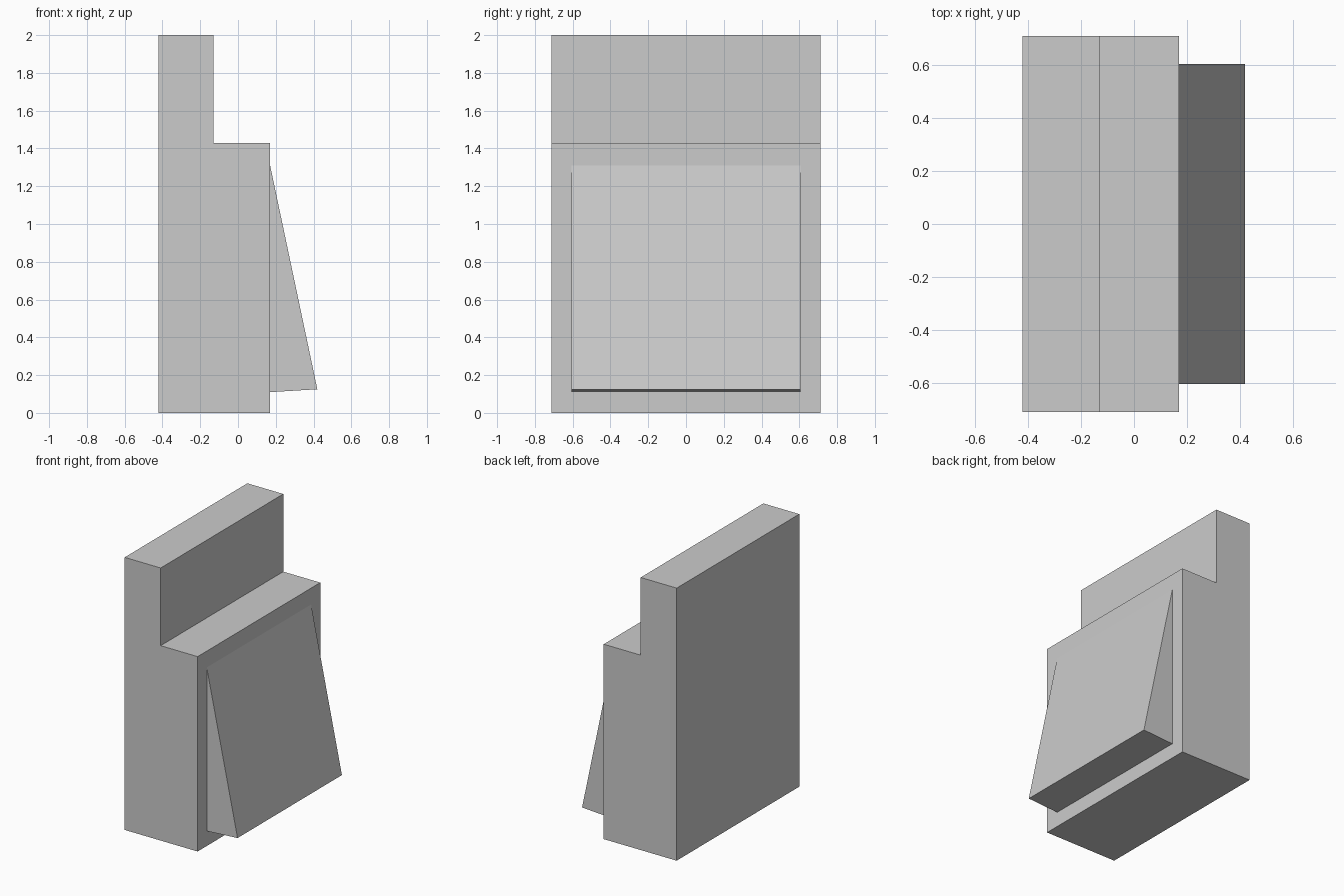
import bpy, bmesh

if "Cube" in bpy.data.objects:
    bpy.data.objects.remove(bpy.data.objects["Cube"])


def extrude_profile(name, points, half_width):
    """Solid from an (x, z) profile, extruded symmetrically along y."""
    bm = bmesh.new()
    face = bm.faces.new([bm.verts.new((x, -half_width, z)) for x, z in points])
    result = bmesh.ops.extrude_face_region(bm, geom=[face])
    moved = [v for v in result["geom"] if isinstance(v, bmesh.types.BMVert)]
    bmesh.ops.translate(bm, verts=moved, vec=(0, 2 * half_width, 0))
    bmesh.ops.recalc_face_normals(bm, faces=bm.faces)
    mesh = bpy.data.meshes.new(name)
    bm.to_mesh(mesh)
    bm.free()
    obj = bpy.data.objects.new(name, mesh)
    bpy.context.collection.objects.link(obj)
    return obj


# Stepped main block
extrude_profile("stepped_body", [
    (-0.422, 0), (0.17, 0), (0.17, 1.43),
    (-0.13, 1.43), (-0.13, 2), (-0.422, 2),
], 0.711)

# Sloping wedge panel on the right face
extrude_profile("sloped_panel", [
    (0.17, 0.11), (0.42, 0.125), (0.17, 1.31),
], 0.605)
